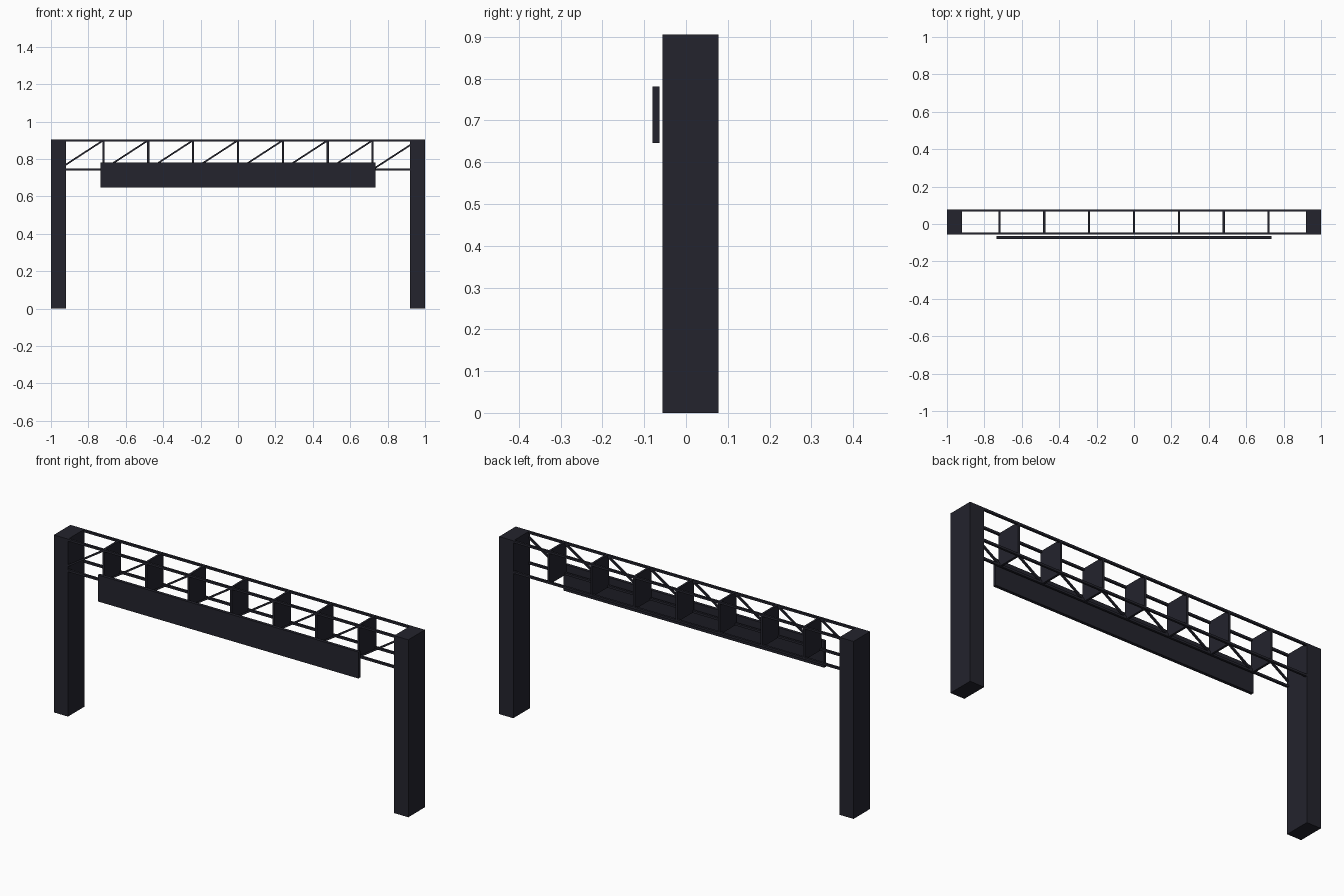
import bpy
import math

if "Cube" in bpy.data.objects:
    bpy.data.objects.remove(bpy.data.objects["Cube"], do_unlink=True)

# Dark painted steel
steel = bpy.data.materials.new("dark_steel")
steel.use_nodes = True
colour = (0.017, 0.017, 0.026, 1)
steel.diffuse_color = colour
steel.node_tree.nodes["Principled BSDF"].inputs["Base Color"].default_value = colour


def box(name, low, high, tilt=0):
    """Box between two corners, optionally tilted about the y axis."""
    centre = [(a + b) / 2 for a, b in zip(low, high)]
    bpy.ops.mesh.primitive_cube_add(size=1, location=centre)
    obj = bpy.context.object
    obj.name = name
    obj.scale = [b - a for a, b in zip(low, high)]
    bpy.ops.object.transform_apply(location=False, rotation=False, scale=True)
    obj.rotation_euler.y = tilt
    obj.data.materials.append(steel)
    return obj


FRONT, BACK, TOP = -0.056, 0.078, 0.905
BOTTOM = 0.738          # underside of the truss
BAR = 0.011             # chord thickness
BAY = 0.24              # spacing of the truss bays
POST_INNER = 0.92

# Posts
box("left_post", (POST_INNER, FRONT, 0), (1, BACK, TOP))
box("right_post", (-1, FRONT, 0), (-POST_INNER, BACK, TOP))

# Horizontal chords
for side, y in (("front", FRONT), ("back", BACK - BAR)):
    for level, z in (("top", TOP - BAR), ("bottom", BOTTOM)):
        box(f"{side}_{level}_chord", (-POST_INNER, y, z),
            (POST_INNER, y + BAR, z + BAR))

# Cross plates between the bays
for i in range(-3, 4):
    x = i * BAY
    box(f"cross_plate_{i + 4}", (x - BAR / 2, FRONT, BOTTOM),
        (x + BAR / 2, BACK, TOP))

# Diagonal braces on the front face, rising towards the left post
rise = TOP - BOTTOM - BAR
length = math.hypot(BAY, rise)
mid_z = (TOP + BOTTOM) / 2
half = 0.0045
for i in range(8):
    x = (i - 3.5) * BAY
    box(f"diagonal_brace_{i + 1}",
        (x - length / 2, FRONT + 0.001, mid_z - half),
        (x + length / 2, FRONT + BAR - 0.001, mid_z + half),
        -math.atan2(rise, BAY))

# Sign panel hung in front of the truss
box("sign_panel", (-0.735, -0.08, 0.646), (0.735, -0.064, 0.781))
